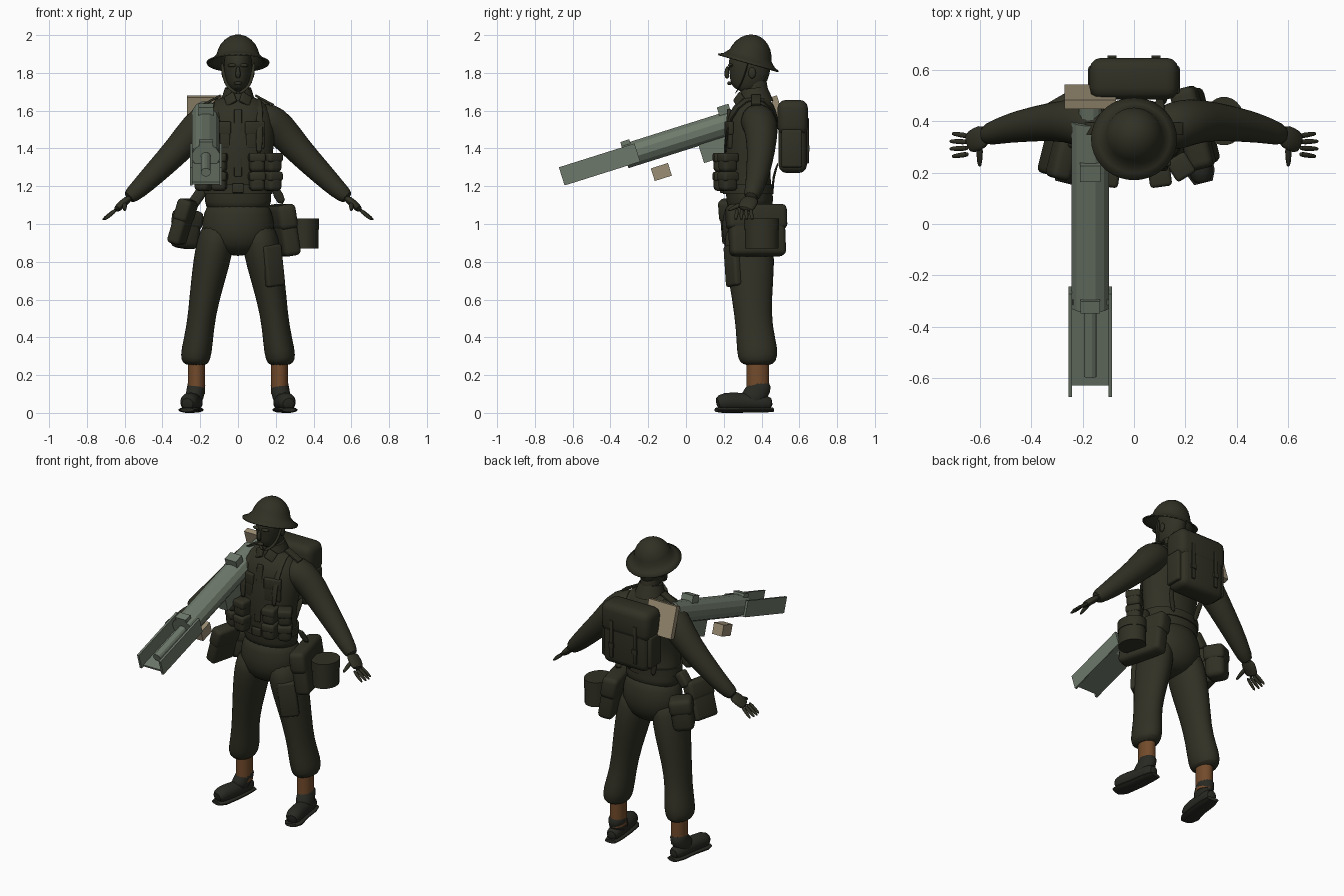
import bpy, bmesh, math
from mathutils import Matrix, Vector, Euler

default = bpy.data.objects.get("Cube")
if default:
    bpy.data.objects.remove(default, do_unlink=True)

ACROSS, ALONG, UP = Matrix.Identity(3)
smooth_parts = []


def material(name, *rgb):
    mat = bpy.data.materials.new(name)
    mat.use_nodes = True
    mat.diffuse_color = (*rgb, 1)
    bsdf = next(node for node in mat.node_tree.nodes if node.type == "BSDF_PRINCIPLED")
    bsdf.inputs["Base Color"].default_value = (*rgb, 1)
    return mat


olive = material("dark olive cloth", .03, .03, .018)
leather = material("boot leather", .022, .022, .017)
brown = material("brown gaiter", .17, .07, .024)
steel = material("grey green steel", .155, .19, .145)
wood = material("pale wood", .33, .27, .175)


def finish(name, bm, mat, mirror=False, smooth=True):
    """Turn a bmesh into a named object, optionally mirrored to the other side."""
    bmesh.ops.recalc_face_normals(bm, faces=bm.faces[:])
    mesh = bpy.data.meshes.new(name)
    bm.to_mesh(mesh)
    bm.free()
    mesh.materials.append(mat)
    obj = bpy.data.objects.new(name, mesh)
    bpy.context.collection.objects.link(obj)
    if mirror:
        obj.modifiers.new("mirror", "MIRROR").use_mirror_merge = False
    if smooth:
        smooth_parts.append(obj)
    return obj


def loft(name, rings, mat=olive, flat=1, depth_axis=ALONG, sides=16, rounded=True,
         mirror=False, smooth=True, base=Matrix()):
    """Skin elliptical rings (x, y, z, half width) along a path; flat is depth over width."""
    bm = bmesh.new()
    centres = [Vector(ring[:3]) for ring in rings]
    loops = []
    for i, centre in enumerate(centres):
        tangent = (centres[min(i + 1, len(centres) - 1)] - centres[max(i - 1, 0)]).normalized()
        depth = (depth_axis - tangent * depth_axis.dot(tangent)).normalized()
        width = depth.cross(tangent)
        angles = [math.tau * (k + .5) / sides for k in range(sides)]
        loops.append([bm.verts.new(base @ (centre + rings[i][3] * (
            width * math.cos(a) + depth * math.sin(a) * flat))) for a in angles])
    for low, high in zip(loops, loops[1:]):
        for k in range(sides):
            bm.faces.new((low[k - 1], low[k], high[k], high[k - 1]))
    bm.faces.new(loops[0])
    bm.faces.new(loops[-1])
    obj = finish(name, bm, mat, mirror, smooth)
    if rounded:
        subdivision = obj.modifiers.new("subdivision", "SUBSURF")
        subdivision.levels = subdivision.render_levels = 1
    return obj


def box(name, centre, size, turn=(0, 0, 0), mat=olive, soft=True, mirror=False, base=Matrix()):
    """A block turned by degrees; soft blocks get rounded edges."""
    bm = bmesh.new()
    rotation = Euler(map(math.radians, turn)).to_matrix().to_4x4()
    bmesh.ops.create_cube(bm, size=1, matrix=base @ Matrix.Translation(centre) @ rotation
                          @ Matrix.Diagonal((*size, 1)))
    if soft:
        bmesh.ops.bevel(bm, geom=bm.edges[:], offset=min(size) * .28, segments=3,
                        profile=.5, affect="EDGES")
    return finish(name, bm, mat, mirror, smooth=soft)


def pack(name, centre, size, turn=(0, 0, 0), mirror=False):
    """A cloth bag with an overhanging flap on its upper half."""
    box(name, centre, size, turn, mirror=mirror)
    rotation = Euler(map(math.radians, turn)).to_matrix()
    lift = rotation @ Vector((0, 0, size[2] * .27))
    flap = (size[0] * 1.08, size[1] * 1.08, size[2] * .5)
    box(name + "_flap", Vector(centre) + lift, flap, turn, mirror=mirror)


def blob(name, centre, radii, mirror=False):
    bm = bmesh.new()
    bmesh.ops.create_uvsphere(bm, u_segments=14, v_segments=8, radius=1,
                              matrix=Matrix.Translation(centre) @ Matrix.Diagonal((*radii, 1)))
    finish(name, bm, olive, mirror)


def strap(name, points, width=.02, mirror=True):
    """A flat webbing band through the points."""
    loft(name, [(*point, width / 3) for point in points], flat=3, depth_axis=ACROSS,
         sides=8, mirror=mirror)


# Trousers
loft("trouser_seat", [(0, .33, .83, .08), (0, .33, .88, .17), (0, .34, .98, .2),
                      (0, .34, 1.06, .18), (0, .33, 1.13, .16)], flat=.78, sides=24)
loft("trouser_leg", [(.1, .33, 1, .09), (.12, .33, .9, .1), (.14, .34, .8, .1), (.18, .35, .6, .08),
                     (.2, .36, .45, .073), (.22, .38, .32, .085), (.23, .38, .27, .075),
                     (.23, .38, .25, .05)], flat=1.33, mirror=True)
box("thigh_pocket", (.185, .25, .78), (.11, .05, .22), (0, -7, 32))

# Gaiters and boots, the sole following the foot
loft("gaiter", [(.22, .38, .1, .046), (.22, .38, .28, .046)], brown, flat=1.3,
     rounded=False, mirror=True)
foot = [(.22, .46, .035), (.23, .4, .046), (.24, .3, .048), (.26, .2, .052), (.27, .16, .035)]
loft("boot_foot", [(x, y, r + .01, r) for x, y, r in foot], leather, depth_axis=UP, mirror=True)
loft("boot_sole", [(x, y, .016, r * 1.08) for x, y, r in foot], leather, flat=.3,
     depth_axis=UP, rounded=False, mirror=True)
loft("boot_shaft", [(.24, .33, .05, .046), (.23, .36, .09, .05), (.22, .39, .13, .05),
                    (.22, .39, .17, .05)], leather, flat=1.3, mirror=True)

# Blouse, collar and webbing belt
loft("blouse", [(0, .34, 1.06, .17), (0, .34, 1.12, .18), (0, .33, 1.2, .175), (0, .32, 1.3, .175),
                (0, .33, 1.4, .19), (0, .35, 1.5, .2), (0, .36, 1.58, .19), (0, .37, 1.64, .14),
                (0, .37, 1.68, .09)], flat=.7, sides=24)
loft("collar", [(0, .37, 1.64, .095), (0, .36, 1.72, .07)], sides=20, rounded=False)
box("collar_point", (.04, .28, 1.66), (.06, .02, .06), (-25, 30, 20), mirror=True)
loft("belt", [(0, .33, 1.16, .185), (0, .33, 1.21, .185)], flat=.73, sides=28, rounded=False)
box("belt_buckle", (0, .19, 1.19), (.06, .02, .05))
box("blouse_placket", (0, .216, 1.43), (.04, .02, .36), (-4, 0, 0))
pack("chest_pocket", (.09, .228, 1.47), (.1, .025, .14), (0, 0, 14), mirror=True)
box("shoulder_tab", (.14, .37, 1.655), (.11, .05, .012), (0, 28, 0), mirror=True)

# Arms and hands
loft("sleeve", [(.09, .37, 1.56, .08), (.16, .38, 1.55, .098), (.22, .4, 1.51, .092),
                (.31, .4, 1.4, .077), (.45, .38, 1.26, .063), (.53, .36, 1.18, .05),
                (.59, .34, 1.13, .04)], mirror=True)
loft("palm", [(.57, .35, 1.14, .02), (.61, .33, 1.11, .022), (.65, .31, 1.07, .02)],
     flat=2.2, mirror=True)
for k in range(4):
    spread = k - 1.5
    knuckle = Vector((.64, .307 + spread * .023, 1.08))
    tip = Vector((.725 - abs(spread) * .01, .307 + spread * .03, 1.02))
    loft("finger", [(*knuckle, .012), (*knuckle.lerp(tip, .6), .011), (*tip, .007)],
         sides=8, mirror=True)
loft("thumb", [(.6, .31, 1.11, .016), (.6, .26, 1.09, .013), (.6, .22, 1.07, .008)],
     depth_axis=ACROSS, sides=8, mirror=True)

# Head
loft("neck", [(0, .38, 1.64, .06), (0, .37, 1.72, .056), (0, .36, 1.8, .06)], flat=1.1)
loft("head", [(0, .29, 1.7, .03), (0, .3, 1.725, .052), (0, .325, 1.765, .068),
              (0, .335, 1.81, .075), (0, .34, 1.87, .077), (0, .34, 1.94, .06)], flat=1.5, sides=20)
loft("nose", [(0, .222, 1.84, .01), (0, .212, 1.79, .016), (0, .223, 1.77, .012)], sides=8)
blob("brow", (.03, .236, 1.84), (.026, .014, .01), mirror=True)
blob("lips", (0, .23, 1.745), (.022, .012, .01))
blob("ear", (.077, .35, 1.8), (.01, .02, .03), mirror=True)
strap("chin_strap", [(.086, .33, 1.86), (.076, .31, 1.78), (.056, .28, 1.72), (0, .26, 1.69)], .01)

# Brimmed helmet, turned from a dome and brim profile and tipped back
bm = bmesh.new()
tilt = Matrix.Translation((0, .333, 1.863)) @ Matrix.Rotation(math.radians(-16), 4, "X")
dome = [(.118 * math.sin(k * math.pi / 14), .142 * math.cos(k * math.pi / 14)) for k in range(7)]
verts = [bm.verts.new(tilt @ Vector((r, 0, z))) for r, z in dome + [(.14, .005), (.167, -.008)]]
edges = [bm.edges.new(pair) for pair in zip(verts, verts[1:])]
bmesh.ops.spin(bm, geom=verts + edges, cent=tilt.translation, axis=tilt.to_3x3() @ UP,
               angle=math.tau, steps=36)
bmesh.ops.remove_doubles(bm, verts=bm.verts[:], dist=.0005)
helmet = finish("helmet", bm, olive)
helmet.modifiers.new("thickness", "SOLIDIFY").thickness = .008

# Ammunition pouches in two rows on each side
for x, y, turn in [(.1, .19, 8), (.182, .222, 32)]:
    for z in (1.225, 1.325):
        pack("ammunition_pouch", (x, y, z), (.08, .085, .1), (0, 0, turn), mirror=True)

# Webbing over the shoulders and down the back
strap("shoulder_webbing", [(.11, .21, 1.36), (.115, .21, 1.5), (.115, .27, 1.62), (.1, .37, 1.68),
                           (.1, .46, 1.62), (.1, .49, 1.5)])
strap("back_webbing", [(.12, .49, 1.33), (.1, .46, 1.25), (.08, .46, 1.17)])

# Backpack
pack("backpack", (0, .565, 1.46), (.32, .15, .38))
box("backpack_side_pocket", (.158, .56, 1.4), (.04, .11, .2), mirror=True)
box("backpack_strap", (.085, .645, 1.44), (.025, .01, .24), mirror=True)
box("backpack_buckle", (.085, .65, 1.4), (.035, .01, .03), soft=False, mirror=True)

# Left hip bag and round canteen with a lid
pack("haversack", (.24, .375, .965), (.095, .3, .27), (0, -9, 14))
strap("haversack_strap", [(.24, .38, 1.1), (.19, .35, 1.2)], .03, mirror=False)
for part, low, high, radius in [("canteen", .87, .98, .076), ("canteen_lid", .97, 1.03, .08)]:
    loft(part, [(.35, .4, low, radius), (.35, .4, high, radius)], flat=1.18, sides=24,
         rounded=False)

# Right hip pouches
pack("side_pouch", (-.295, .27, 1.01), (.075, .17, .24), (0, 17, -14))
pack("rear_pouch", (-.275, .43, .97), (.13, .12, .2), (0, 8, 30))
box("side_pouch_hanger", (-.215, .33, 1.14), (.06, .07, .1), (0, 35, 0))

# Shoulder launcher, modelled along its own axis and tilted up to the rear
aim = Matrix.Translation((-.17, 0, 1.46)) @ Matrix.Rotation(math.radians(17.5), 4, "X")


def launcher_tube(name, front, rear, radius):
    loft(name, [(0, front, 0, radius), (0, rear, 0, radius)], steel, flat=.9, depth_axis=UP,
         sides=12, rounded=False, smooth=False, base=aim)


def launcher_block(name, centre, size, mat=steel):
    box(name, centre, size, mat=mat, soft=False, base=aim)


launcher_tube("launcher_tube", -.34, .42, .075)
launcher_tube("launcher_rear_neck", .42, .5, .045)
launcher_tube("spigot_rod", -.62, -.33, .026)
launcher_block("tray_floor", (0, -.47, -.045), (.16, .4, .012))
for side in (-1, 1):
    launcher_block("tray_wall", (side * .078, -.48, 0), (.014, .42, .1))
launcher_block("tray_rear_plate", (0, -.31, -.01), (.14, .02, .08))
launcher_block("front_sight_block", (0, -.315, .052), (.075, .05, .055))
launcher_block("rear_sight_block", (0, .235, .076), (.08, .065, .05))
launcher_block("trigger_housing", (0, .13, -.1), (.06, .16, .12))
launcher_block("front_grip", (0, -.18, -.137), (.07, .095, .07), wood)
launcher_block("shoulder_pad", (0, .508, -.034), (.2, .035, .2), wood)

# Smooth shading with crisp edges
bpy.ops.object.select_all(action="DESELECT")
for obj in smooth_parts:
    obj.select_set(True)
bpy.context.view_layer.objects.active = helmet
bpy.ops.object.shade_smooth_by_angle(angle=math.radians(45))
